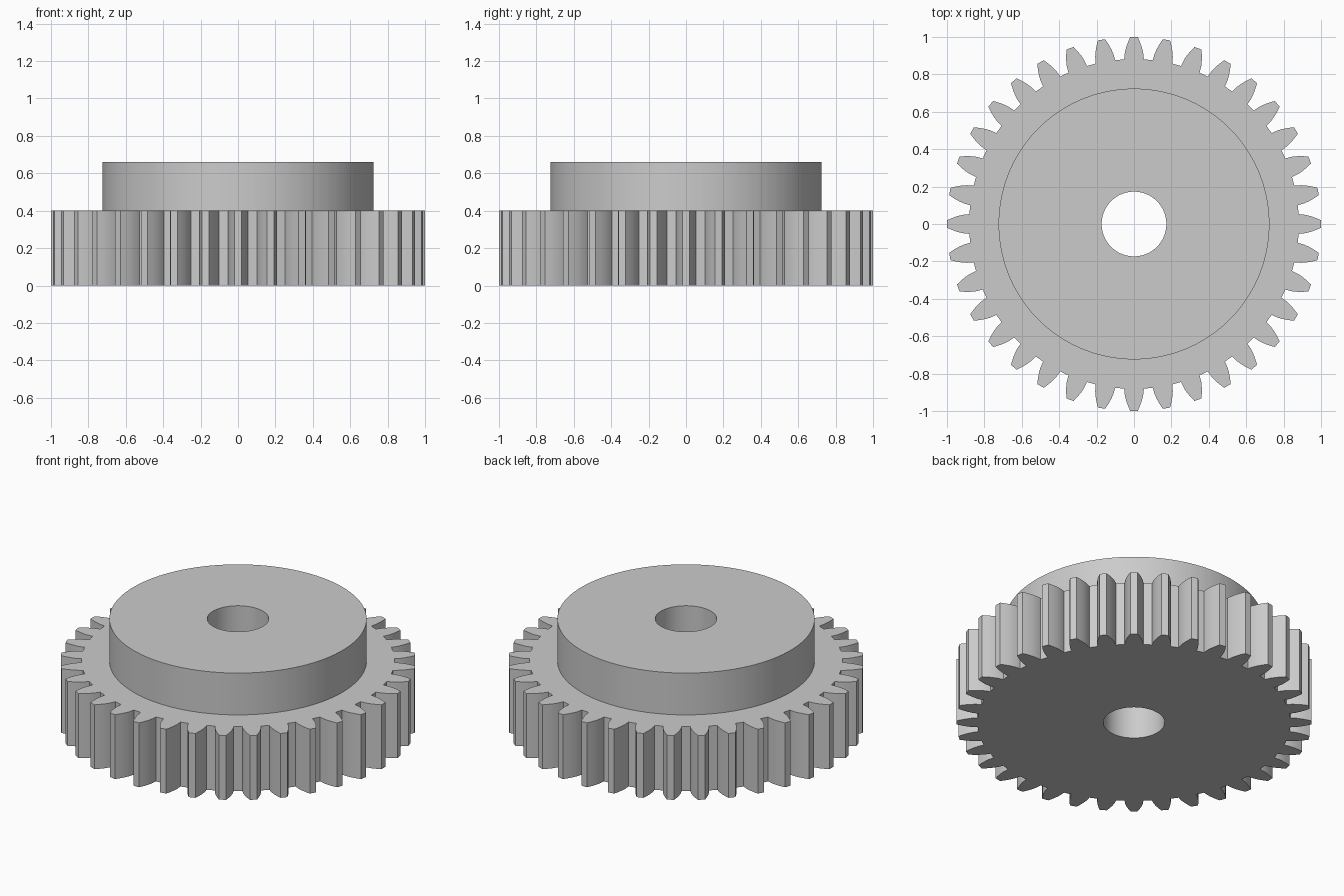
import bpy, bmesh, math

cube = bpy.data.objects.get("Cube")
if cube:
    bpy.data.objects.remove(cube, do_unlink=True)

# Gear proportions
TEETH = 36
TIP_R = 1.0
MODULE = 2 * TIP_R / (TEETH + 2)
PITCH_R = MODULE * TEETH / 2
ROOT_R = PITCH_R - 1.25 * MODULE
PRESSURE = math.radians(20)
BASE_R = PITCH_R * math.cos(PRESSURE)
BORE_R, HUB_R = 0.173, 0.724
GEAR_H, HUB_H = 0.40, 0.66
FLANK_STEPS = 5


def involute(angle):
    return math.tan(angle) - angle


def half_angle(r):
    """Half the angular width of a tooth at radius r."""
    return math.pi / (2 * TEETH) + involute(PRESSURE) - involute(math.acos(BASE_R / r))


def tooth_outline():
    """Polar points (angle, radius) running once round the toothed edge."""
    flank = [(half_angle(BASE_R) + 0.001, ROOT_R)]
    for i in range(FLANK_STEPS):
        r = BASE_R + (TIP_R - BASE_R) * i / (FLANK_STEPS - 1)
        flank.append((half_angle(r), r))
    tooth = [(-a, r) for a, r in flank] + flank[::-1]
    return [(math.tau * t / TEETH + a, r) for t in range(TEETH) for a, r in tooth]


outline = tooth_outline()
bm = bmesh.new()


def ring(z, radius=None):
    """Loop of vertices: a circle, or the toothed edge if no radius is given."""
    return [bm.verts.new((math.cos(a) * (radius or r), math.sin(a) * (radius or r), z))
            for a, r in outline]


# Section of the solid: bore, hub top, hub wall, shoulder, teeth, underside
section = [ring(0, BORE_R), ring(HUB_H, BORE_R), ring(HUB_H, HUB_R),
           ring(GEAR_H, HUB_R), ring(GEAR_H), ring(0)]
for k, inner in enumerate(section):
    outer = section[(k + 1) % len(section)]
    for i in range(len(outline)):
        j = (i + 1) % len(outline)
        bm.faces.new((inner[i], inner[j], outer[j], outer[i]))
bmesh.ops.recalc_face_normals(bm, faces=bm.faces)

mesh = bpy.data.meshes.new("spur_gear_with_hub")
bm.to_mesh(mesh)
bm.free()
gear = bpy.data.objects.new("spur_gear_with_hub", mesh)
bpy.context.collection.objects.link(gear)

# Plain grey metal
grey = bpy.data.materials.new("grey_metal")
grey.use_nodes = True
colour = (0.6, 0.6, 0.6, 1)
grey.diffuse_color = colour
grey.node_tree.nodes["Principled BSDF"].inputs["Base Color"].default_value = colour
mesh.materials.append(grey)

# Smooth round walls, crisp corners
bpy.ops.object.select_all(action='DESELECT')
gear.select_set(True)
bpy.context.view_layer.objects.active = gear
bpy.ops.object.shade_smooth_by_angle(angle=math.radians(30))
